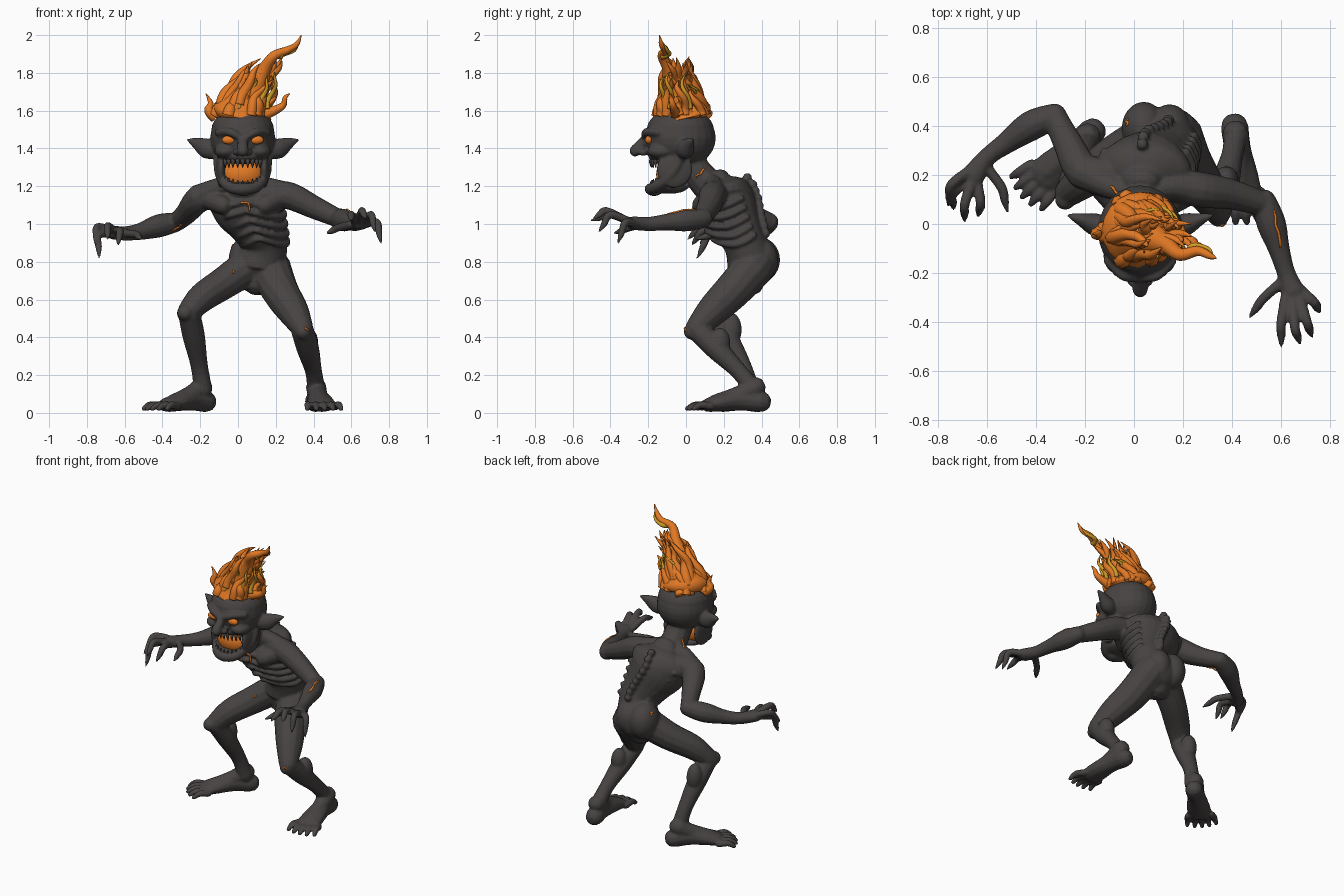
import bpy, bmesh, math, random
from mathutils import Vector, Matrix

random.seed(4)

def material(name, rgb):
    m = bpy.data.materials.new(name)
    m.diffuse_color = (*rgb, 1)
    return m

CHARCOAL = material("charcoal skin", (0.062, 0.056, 0.054))
ORANGE = material("ember orange", (0.76, 0.19, 0.018))
GOLD = material("flame gold", (0.62, 0.33, 0.02))

def finish(name, bm, mat):
    bmesh.ops.recalc_face_normals(bm, faces=bm.faces)
    me = bpy.data.meshes.new(name)
    bm.to_mesh(me)
    bm.free()
    me.materials.append(mat)
    for p in me.polygons:
        p.use_smooth = True
    ob = bpy.data.objects.new(name, me)
    bpy.context.collection.objects.link(ob)
    return ob

def spline(pts, n):
    # Catmull-Rom through (x, y, z, radius, width ratio)
    P = [tuple(p) + (1,) * (5 - len(p)) for p in pts]
    out = []
    for i in range(len(P) - 1):
        a, b, c, d = P[max(i - 1, 0)], P[i], P[i + 1], P[min(i + 2, len(P) - 1)]
        for k in range(n):
            t = k / n
            out.append([0.5 * (2 * q + (r - p) * t + (2*p - 5*q + 4*r - s) * t*t + (3*q - p - 3*r + s) * t**3)
                        for p, q, r, s in zip(a, b, c, d)])
    return out + [list(P[-1])]

def tube(bm, pts, segs=12, n=4, rounded=True):
    S = spline(pts, n)
    C = [Vector(s[:3]) for s in S]
    chord = (C[-1] - C[0]).normalized()
    ref = Vector((0, 1, 0)) if abs(chord.z) > 0.7 else Vector((0, 0, 1))
    T = [(C[min(i + 1, len(C) - 1)] - C[max(i - 1, 0)]).normalized() for i in range(len(C))]
    rows = [(c, t, max(s[3], 0.002), s[4]) for c, t, s in zip(C, T, S)]
    if rounded:
        def cap(row, sg):
            c, t, r, f = row
            return [(c + t * sg * r * h, t, r * w, f) for h, w in ((0.6, 0.8), (0.92, 0.4))]
        rows = cap(rows[0], -1)[::-1] + rows + cap(rows[-1], 1)
    rings = []
    for c, t, r, f in rows:
        a = t.cross(ref).normalized()
        b = a.cross(t).normalized()
        rings.append([bm.verts.new(c + a * r * f * math.cos(2*math.pi*j/segs) + b * r * math.sin(2*math.pi*j/segs))
                      for j in range(segs)])
    for u, v in zip(rings, rings[1:]):
        for j in range(segs):
            k = (j + 1) % segs
            bm.faces.new((u[j], u[k], v[k], v[j]))
    bm.faces.new(rings[0][::-1])
    bm.faces.new(rings[-1])

def ball(bm, c, r):
    r = r if isinstance(r, tuple) else (r,) * 3
    bmesh.ops.create_uvsphere(bm, u_segments=24, v_segments=14, radius=1,
                              matrix=Matrix.Translation(c) @ Matrix.Diagonal((*r, 1)))

HX = 0.025  # head centre line
body = bmesh.new()

# torso and neck
TORSO = [(.11, .34, .70, .08, 1.2), (.115, .35, .78, .13, 1.05), (.14, .31, .9, .112, 1.08), (.1, .26, 1.0, .135, 1.12),
         (.05, .22, 1.1, .155, 1.22), (.035, .2, 1.18, .135, 1.4), (.03, .18, 1.23, .06, 1.4)]
tube(body, TORSO, 24, 6)
tube(body, [(.03, .14, 1.18, .09), (.025, .04, 1.3, .08), (.025, 0, 1.42, .09)])

# ribs and spine knobs laid on the tilted torso
rows = spline(TORSO, 8)
def on_torso(z, ang):
    s = min(rows, key=lambda q: abs(q[2] - z - .055 * math.cos(ang)))
    return (s[0] + s[3] * s[4] * math.sin(ang), s[1] - s[3] * math.cos(ang), z)
for z in (1.12, 1.07, 1.02, .97, .925):
    for s in (-1, 1):
        tube(body, [(*on_torso(z - .035 * math.sin(a * 1.5) + .02 * max(a - 1.3, 0), s * a), .017)
                    for a in (.1, .5, .9, 1.3, 1.7, 2.1)], 8, 3)
for i in range(9):
    ball(body, on_torso(.95 + i * .037, math.pi), .024)

# shoulders, arms and palms
for s, sh, ch in ((-1, (-.21, .21, 1.14), (-.08, .09, 1.1)), (1, (.27, .14, 1.15), (.14, .08, 1.1))):
    tube(body, [(.03 + s * .04, .13, 1.22, .05), (.03 + s * .12, .15, 1.2, .05), (*sh, .07)])
    tube(body, [(*ch, .05), (sh[0] - s * .03, sh[1], sh[2], .055)])
tube(body, [(-.12, .2, 1.16, .07), (-.21, .22, 1.13, .073), (-.27, .33, 1.06, .06), (-.325, .44, 1.01, .05)])
tube(body, [(-.325, .44, 1.01, .052), (-.42, .4, .99, .062), (-.52, .33, .96, .045), (-.6, .27, .95, .038), (-.66, .19, .955, .037, 1.35)])
tube(body, [(.15, .16, 1.16, .07), (.27, .14, 1.15, .073), (.4, .12, 1.09, .062), (.53, .08, 1.03, .05)])
tube(body, [(.53, .09, 1.03, .052), (.56, 0, 1.02, .06), (.59, -.1, 1.01, .045), (.62, -.2, 1.0, .038), (.65, -.28, 1.005, .036, 1.4)])

# clawed fingers: base, knuckle, tip
LEFT = [((-.68, .21, .97), (-.745, .16, .985), (-.757, .075, .9)), ((-.68, .18, .95), (-.74, .12, .94), (-.735, .06, .82)),
        ((-.665, .16, .97), (-.69, .08, .99), (-.69, .01, .92)), ((-.64, .17, .955), (-.625, .09, .965), (-.635, .03, .89)),
        ((-.6, .23, .95), (-.54, .15, .945), (-.515, .05, .92))]
RIGHT = [((.62, -.29, 1.01), (.6, -.4, 1.05), (.6, -.5, 1.02)), ((.645, -.3, 1.01), (.655, -.42, 1.07), (.677, -.49, 1.03)),
         ((.67, -.29, 1.01), (.705, -.4, 1.05), (.725, -.46, .96)), ((.68, -.27, 1.0), (.735, -.32, 1.01), (.757, -.36, .9)),
         ((.61, -.23, 1.0), (.53, -.3, .98), (.47, -.38, .95))]
for a, b, c in LEFT + RIGHT:
    m = Vector(b).lerp(Vector(c), .55)
    tube(body, [(*a, .023), (*b, .021), (*m, .018), (*c, .006)], 8)

# legs
tube(body, [(.06, .35, .78, .1), (-.07, .28, .69, .088), (-.19, .19, .61, .078), (-.265, .13, .53, .06)])
tube(body, [(-.26, .13, .53, .058), (-.235, .21, .41, .06), (-.205, .3, .25, .046), (-.185, .34, .12, .05)])
ball(body, (-.235, .24, .44), (.05, .055, .09))
tube(body, [(.17, .36, .77, .11), (.22, .25, .65, .1), (.29, .14, .54, .085), (.34, .055, .45, .06)])
tube(body, [(.34, .06, .44, .06), (.37, .16, .34, .06), (.4, .28, .22, .045), (.415, .36, .12, .05)])
ball(body, (.375, .18, .37), (.05, .055, .08))
for x, y in ((.04, .39), (.145, .38)):
    ball(body, (x, y, .81), (.09, .108, .12))
for k in ((-.28, .1, .53), (.345, .03, .43)):
    ball(body, k, .042)

# feet with sloping instep and five toes
for heel, ballp in (((-.17, .375), (-.37, .19)), ((.41, .395), (.445, .12))):
    h, b = Vector((*heel, 0)), Vector((*ballp, 0))
    d = (b - h).normalized()
    side = Vector((-d.y, d.x, 0))
    mid, q0, q1, q2 = (h.lerp(b, t) for t in (.42, .1, .4, .9))
    tube(body, [(h.x, h.y, .06, .057), (mid.x, mid.y, .07, .058, 1), (b.x, b.y, .042, .038, 2.0)])
    tube(body, [(q0.x, q0.y, .135, .055), (q1.x, q1.y, .095, .05), (q2.x, q2.y, .055, .04)])
    for i in range(5):
        s = (i - 2) * .036
        p = b + side * s
        q = p + d * (.115 - .006 * (i - 2) ** 2) + side * s * .25
        m = p.lerp(q, .6)
        tube(body, [(p.x, p.y, .035, .022), (m.x, m.y, .042, .02), (q.x, q.y, .022, .014)], 8)

# head: skull, cheeks, jaw, brows, nose, ears
ball(body, (HX, -.03, 1.455), (.172, .188, .16))
ball(body, (HX, -.03, 1.5), (.166, .178, .115))
ball(body, (HX, -.1, 1.36), (.125, .1, .045))
tube(body, [(HX + x, y, z, .03) for x, y, z in ((-.125, -.03, 1.36), (-.12, -.07, 1.27), (-.075, -.155, 1.2), (0, -.19, 1.185),
            (.075, -.155, 1.2), (.12, -.07, 1.27), (.125, -.03, 1.36))])
ball(body, (HX, -.09, 1.195), (.095, .1, .035))
ball(body, (HX, -.17, 1.178), (.05, .045, .03))
tube(body, [(HX, -.2, 1.46, .025), (HX, -.24, 1.42, .028), (HX, -.268, 1.388, .032)])
for s in (-1, 1):
    ball(body, (HX + s * .09, -.13, 1.385), (.06, .075, .04))
    ball(body, (HX + s * .115, -.06, 1.29), (.026, .095, .1))
    ball(body, (HX + s * .03, -.228, 1.38), (.024, .026, .02))
    tube(body, [(HX + s * .02, -.22, 1.462, .018), (HX + s * .07, -.208, 1.487, .022), (HX + s * .13, -.15, 1.485, .02)])
    tube(body, [(HX + s * .14, -.015, 1.385, .042, .95), (HX + s * .19, 0, 1.4, .054, .85), (HX + s * .245, .02, 1.428, .032, .8),
                (HX + s * .292, .035, 1.445, .007)])

# fuse the skin into one surface
raw = finish("imp_body_source", body, CHARCOAL)
rm = raw.modifiers.new("fuse", 'REMESH')
rm.mode = 'VOXEL'
rm.voxel_size = 0.008
rm.use_smooth_shade = True
sm = raw.modifiers.new("soften", 'SMOOTH')
sm.factor, sm.iterations = 0.5, 2
dg = bpy.context.evaluated_depsgraph_get()
me = bpy.data.meshes.new_from_object(raw.evaluated_get(dg))
me.materials.clear()
me.materials.append(CHARCOAL)
for p in me.polygons:
    p.use_smooth = True
    p.material_index = 0
skin = bpy.data.objects.new("imp_body", me)
bpy.context.collection.objects.link(skin)
bpy.data.objects.remove(raw)
bpy.context.view_layer.update()

# glowing mouth and eyes
bm = bmesh.new()
ball(bm, (HX, -.08, 1.262), (.112, .078, .085))
finish("mouth_glow", bm, ORANGE)
bm = bmesh.new()
for s in (-1, 1):
    ball(bm, (HX + s * .074, -.197, 1.445), (.037, .02, .023))
finish("eyes", bm, ORANGE)

# pointed teeth along both lips
bm = bmesh.new()
for i in range(-5, 6):
    a = i * .24
    x, y = HX + .112 * math.sin(a), -.085 - .098 * math.cos(a)
    tube(bm, [(x, y, 1.34, .012), (x, y - .004, 1.325, .01), (x, y, 1.298, .002)], 6, 2, False)
    z = 1.195 + .03 * abs(math.sin(a)) ** 2
    tube(bm, [(x, y, z, .011), (x, y - .004, z + .015, .008), (x, y, z + .036, .002)], 6, 2, False)
finish("teeth", bm, CHARCOAL)

# glowing cracks snapped to the skin
bm = bmesh.new()
CRACKS = [((.58, .06, 1.1), (.6, -.1, 1.08)), ((.03, 0, 1.11), (.06, 0, 1.07)), ((-.11, .16, 1.3), (-.06, .1, 1.27)),
          ((.36, -.05, .47), (.375, 0, .44)), ((-.32, .36, .93), (-.31, .32, .98)), ((-.02, .15, .8), (-.015, .18, .75)),
          ((-.05, .4, .9), (-.04, .43, .88)), ((.09, .1, 1.29), (.13, .05, 1.25))]
for a, b in CRACKS:
    pts = []
    for k in range(6):
        p = Vector(a).lerp(Vector(b), k / 5) + Vector((random.uniform(-.008, .008), 0, random.uniform(-.008, .008)))
        q = skin.closest_point_on_mesh(p)[1]
        pts.append((*q, .003 if k in (0, 5) else .006))
    tube(bm, pts, 6, 2, False)
finish("ember_cracks", bm, ORANGE)

# flame hair: core plus curling licks
def lick(bm, p, h, r):
    w, ph = random.uniform(.015, .035), random.uniform(0, 6)
    pts = []
    for k in range(7):
        t = k / 6
        x = p[0] + (.06 - p[0]) * .3 * t + .5 * h * t ** 1.6 + w * t * math.sin(ph + 6 * t)
        y = p[1] + (-.07 - p[1]) * .4 * t + w * t * math.cos(ph + 6 * t)
        pts.append((x, y, p[2] + h * t, r * (1 - t) ** .7 * (1 + .5 * t) + .002))
    tube(bm, pts, 8, 3, False)

flames, tips = bmesh.new(), bmesh.new()
tube(flames, [(.02, -.02, 1.565, .14), (.025, -.025, 1.595, .157), (.045, -.04, 1.65, .11), (.09, -.065, 1.73, .066), (.14, -.09, 1.82, .036),
              (.19, -.125, 1.89, .026), (.26, -.11, 1.92, .02), (.31, -.13, 1.95, .014), (.335, -.14, 2.0, .002)], 20, 4, False)
for i in range(46):
    a, q = i * 2.4, .07 + .09 * ((i * 7) % 10) / 10
    inner = q < .118
    p = (.02 + q * math.cos(a), -.02 + q * .95 * math.sin(a), 1.63 if inner else 1.575)
    lick(flames, p, random.uniform(.14, .26) if inner else random.uniform(.08, .2), random.uniform(.022, .034))
for i in range(10):
    a = i * 2.4 + 1
    lick(tips, (.05 + .12 * math.cos(a), -.03 + .12 * math.sin(a), 1.61), random.uniform(.1, .2), .012)
tube(flames, [(.13, -.05, 1.58, .035), (.19, -.06, 1.6, .025), (.24, -.07, 1.63, .018), (.25, -.08, 1.67, .012), (.275, -.08, 1.69, .002)], 8, 4, False)
tube(flames, [(.1, -.06, 1.7, .04), (.16, -.05, 1.78, .028), (.2, -.04, 1.83, .015), (.235, -.05, 1.88, .002)], 8, 4, False)
tube(flames, [(.03, -.04, 1.66, .04), (.05, -.02, 1.76, .028), (.04, 0, 1.8, .016), (.075, .02, 1.86, .002)], 8, 4, False)
tube(flames, [(-.12, -.03, 1.57, .035), (-.155, -.04, 1.6, .025), (-.145, -.04, 1.64, .015), (-.17, -.04, 1.69, .002)], 8, 4, False)
tube(tips, [(.22, -.13, 1.89, .02), (.24, -.09, 1.9, .014), (.3, -.1, 1.92, .009), (.32, -.12, 1.96, .002)], 8, 4, False)
finish("flame_hair", flames, ORANGE)
finish("flame_tips", tips, GOLD)
